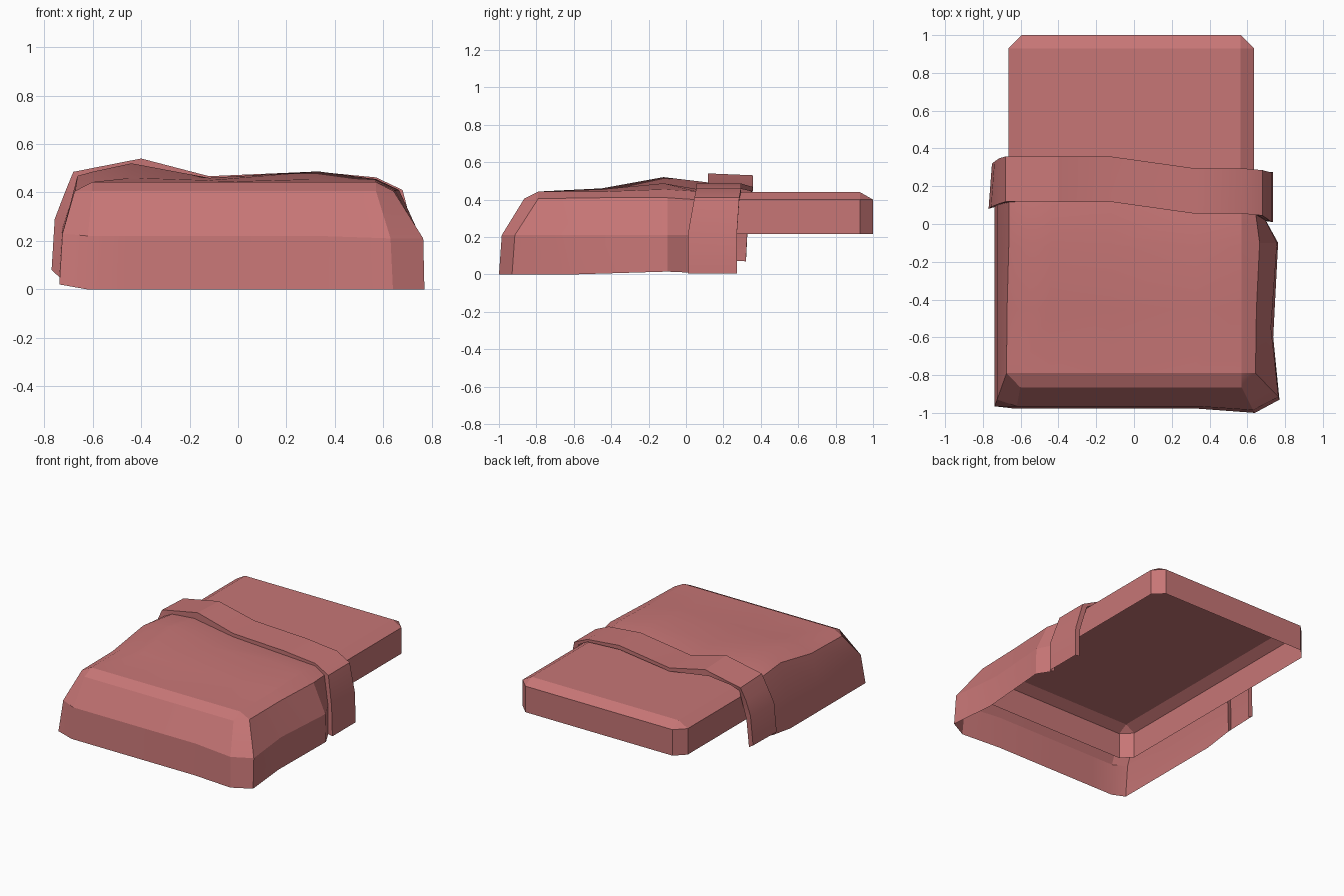
import bpy, math

if "Cube" in bpy.data.objects:
    bpy.data.objects.remove(bpy.data.objects["Cube"])

mat = bpy.data.materials.new("bedding_red")
mat.diffuse_color = (0.57, 0.18, 0.18, 1)
mat.use_nodes = True
mat.node_tree.nodes["Principled BSDF"].inputs["Base Color"].default_value = mat.diffuse_color


def make(name, verts, faces, angle):
    me = bpy.data.meshes.new(name)
    me.from_pydata(verts, [], faces)
    me.materials.append(mat)
    ob = bpy.data.objects.new(name, me)
    bpy.context.collection.objects.link(ob)
    bpy.ops.object.select_all(action='DESELECT')
    ob.select_set(True)
    bpy.context.view_layer.objects.active = ob
    bpy.ops.object.shade_smooth_by_angle(angle=math.radians(angle))
    return ob


def bridge(a, b):
    return [(a[i], a[i + 1], b[i + 1], b[i]) for i in range(len(a) - 1)]


# Mattress: open-bottomed box with chamfered corners and top edge
x0, x1, y0, y1, c = -0.665, 0.635, -0.86, 1.0, 0.07
octagon = [(x0 + c, y0), (x1 - c, y0), (x1, y0 + c), (x1, y1 - c),
           (x1 - c, y1), (x0 + c, y1), (x0, y1 - c), (x0, y0 + c)]
verts = [(x, y, z) for z in (0.215, 0.40) for x, y in octagon]
verts += [(x, y, 0.44) for x, y in ((x0 + c, y0 + c), (x1 - c, y0 + c),
                                    (x1 - c, y1 - c), (x0 + c, y1 - c))]
faces = [(i, (i + 1) % 8, 8 + (i + 1) % 8, 8 + i) for i in range(8)]
for k in range(4):
    n = (k + 1) % 4
    faces += [(8 + 2 * k, 9 + 2 * k, 16 + n, 16 + k),
              (9 + 2 * k, 8 + (2 * k + 2) % 8, 16 + n)]
faces.append((16, 17, 18, 19))
make("mattress", verts, faces, 10)

# Blanket top: rumpled rows of five points, front to back
cols = (-0.602, -0.44, -0.12, 0.33, 0.57)
row_y = (-0.79, -0.45, -0.12)
heights = ((0.443, 0.443, 0.443, 0.443, 0.443),
           (0.443, 0.460, 0.450, 0.455, 0.443),
           (0.485, 0.520, 0.460, 0.487, 0.455))
top = [[(x, y, z) for x, z in zip(cols, hs)] for y, hs in zip(row_y, heights)]
top.append([(-0.602, 0.12, 0.475), (-0.43, 0.117, 0.492), (-0.12, 0.117, 0.443),
            (0.32, 0.055, 0.457), (0.57, 0.055, 0.444)])
# Hanging sides, each column listed from top to hem
left = [[(-0.675, -0.79, 0.405), (-0.725, -0.93, 0.23), (-0.738, -0.965, 0.02)],
        [(-0.672, -0.45, 0.41), (-0.725, -0.45, 0.23), (-0.738, -0.45, 0.02)],
        [(-0.663, -0.12, 0.468), (-0.725, -0.12, 0.23), (-0.738, -0.12, 0.02)],
        [(-0.663, 0.115, 0.445), (-0.725, 0.10, 0.25), (-0.738, 0.09, 0.05)]]
right = [[(0.643, -0.79, 0.405), (0.765, -0.915, 0.21), (0.77, -0.93, 0.0)],
         [(0.648, -0.45, 0.41), (0.725, -0.55, 0.21), (0.737, -0.60, 0.0)],
         [(0.665, -0.10, 0.41), (0.757, -0.10, 0.21), (0.763, -0.10, 0.015)],
         [(0.645, 0.05, 0.40), (0.695, 0.02, 0.21), (0.70, 0.015, 0.01)]]
front = [[(x, -0.865, 0.405), (x * 1.03, -0.965, 0.22), (x * 1.04, -0.978, 0.0)]
         for x in cols]
front[4] = [(0.57, -0.865, 0.405), (0.63, -0.985, 0.21), (0.64, -1.0, 0.0)]

verts, faces = [], []


def add(points):
    start = len(verts)
    verts.extend(points)
    return list(range(start, len(verts)))


rows = []
for l, t, r in zip(left, top, right):
    rows.append(add(l[::-1] + t + r))
for a, b in zip(rows, rows[1:]):
    faces += bridge(a, b)
drops = [[rows[0][3 + i]] + add(f) for i, f in enumerate(front)]
for a, b in zip(drops, drops[1:]):
    faces += [f[::-1] for f in bridge(a, b)]
# corner chamfers joining the front drop to the sides
for flip, drop, side in ((1, drops[0], rows[0][2::-1]), (-1, drops[4], rows[0][8:])):
    for f in [(drop[0], drop[1], side[0])] + bridge(drop[1:], side):
        faces.append(f[::flip])
make("blanket", verts, faces, 19)
blanket_end = left[3][::-1] + top[3] + right[3]

# Folded-over blanket edge: front lip, outer band, back lip
outer = [(-0.77, 0.08, 0.08), (-0.757, 0.09, 0.29), (-0.715, 0.107, 0.40),
         (-0.68, 0.118, 0.485), (-0.40, 0.117, 0.54), (-0.12, 0.117, 0.467),
         (0.32, 0.055, 0.486), (0.57, 0.055, 0.462), (0.68, 0.045, 0.41),
         (0.73, 0.01, 0.215), (0.735, 0.012, 0.004)]
verts, faces = [], []
back = [(x + 0.018 * (i < 2), y + (0.262 if i > 8 else 0.24), z - 0.01 * (i < 5))
        for i, (x, y, z) in enumerate(outer)]
back_in = [(x + 0.018 * (i < 2), b[1], z)
           for i, ((x, _, z), b) in enumerate(zip(blanket_end, back))]
strips = [add(p) for p in (blanket_end, outer, back, back_in)]
for a, b in zip(strips, strips[1:]):
    faces += bridge(a, b)
make("folded_edge", verts, faces, 20)
